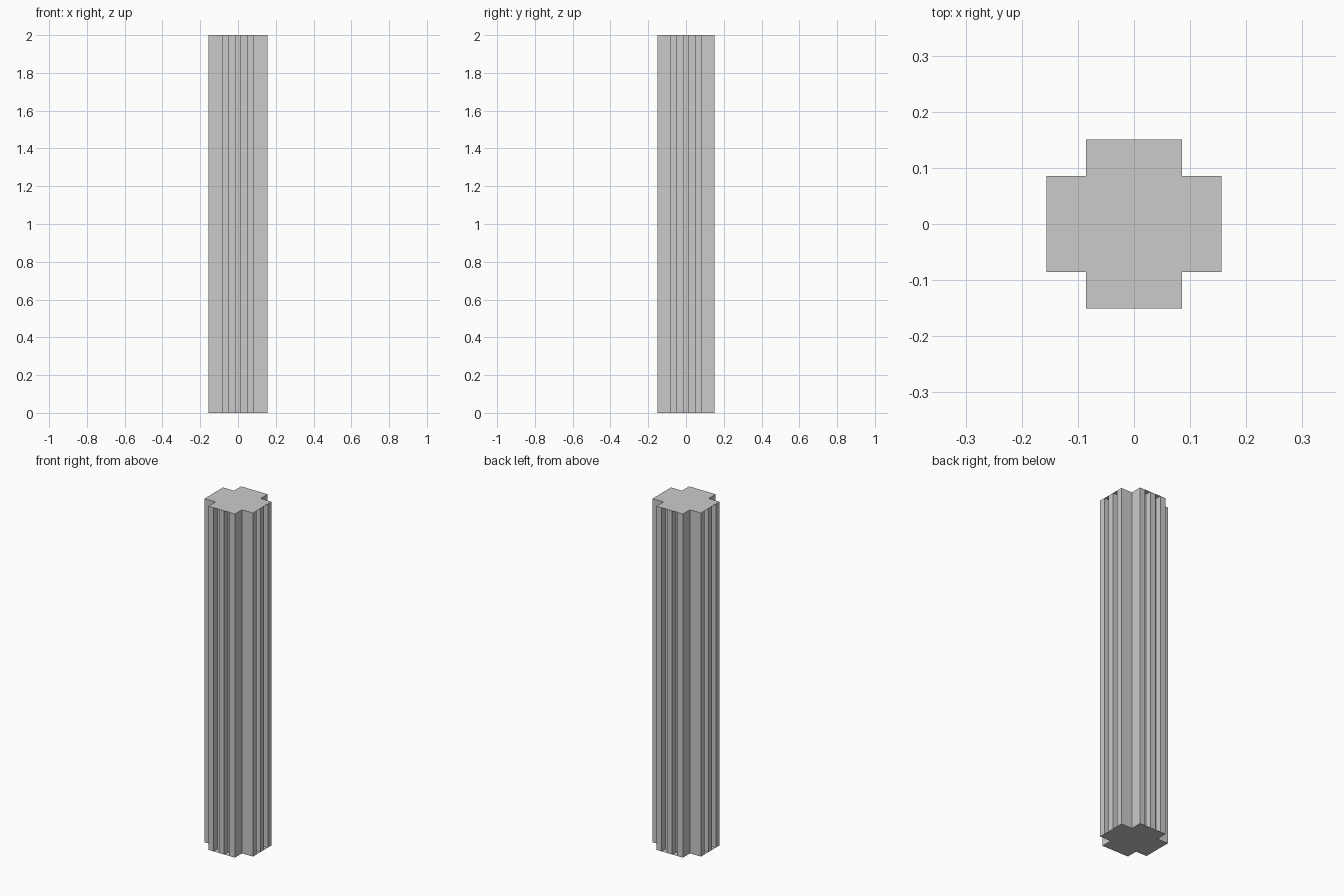
import bpy, bmesh
from mathutils import Matrix, Vector

if "Cube" in bpy.data.objects:
    bpy.data.objects.remove(bpy.data.objects["Cube"])

HEIGHT = 2.0
ARM = 0.0855          # half width of each cross arm
RX, RY = 0.156, 0.151  # reach of the arms along x and y
DEPTH = 0.035         # flute depth
STRIP = 2 * ARM / 5   # ridge, flute, ridge, flute, ridge


def outline(fluted):
    """Counter-clockwise cross outline, each arm built in a local frame and turned."""
    pts = []
    for turn, reach in enumerate((RX, RY, RX, RY)):
        local = [(reach, -ARM)]
        if fluted:
            for k in (1, 3):
                a = -ARM + k * STRIP
                b = a + STRIP
                local += [(reach, a), (reach - DEPTH, a), (reach - DEPTH, b), (reach, b)]
        local += [(reach, ARM), (ARM, ARM)]
        rot = Matrix.Rotation(turn * 1.5707963267948966, 3, 'Z')
        pts += [rot @ Vector((x, y, 0)) for x, y in local]
    return pts


def finish(name, bm):
    mesh = bpy.data.meshes.new(name)
    bm.to_mesh(mesh)
    bm.free()
    obj = bpy.data.objects.new(name, mesh)
    bpy.context.collection.objects.link(obj)
    return obj


# Fluted shaft walls
bm = bmesh.new()
pts = outline(True)
low = [bm.verts.new(p) for p in pts]
high = [bm.verts.new(p + Vector((0, 0, HEIGHT))) for p in pts]
for i in range(len(pts)):
    j = (i + 1) % len(pts)
    bm.faces.new((low[i], low[j], high[j], high[i]))
finish("pillar_shaft", bm)

# Flat cross caps that close the flutes at both ends
for name, z in (("bottom_cap", 0.0), ("top_cap", HEIGHT)):
    bm = bmesh.new()
    verts = [bm.verts.new(p + Vector((0, 0, z))) for p in outline(False)]
    bm.faces.new(verts if z > 0 else verts[::-1])
    finish(name, bm)
